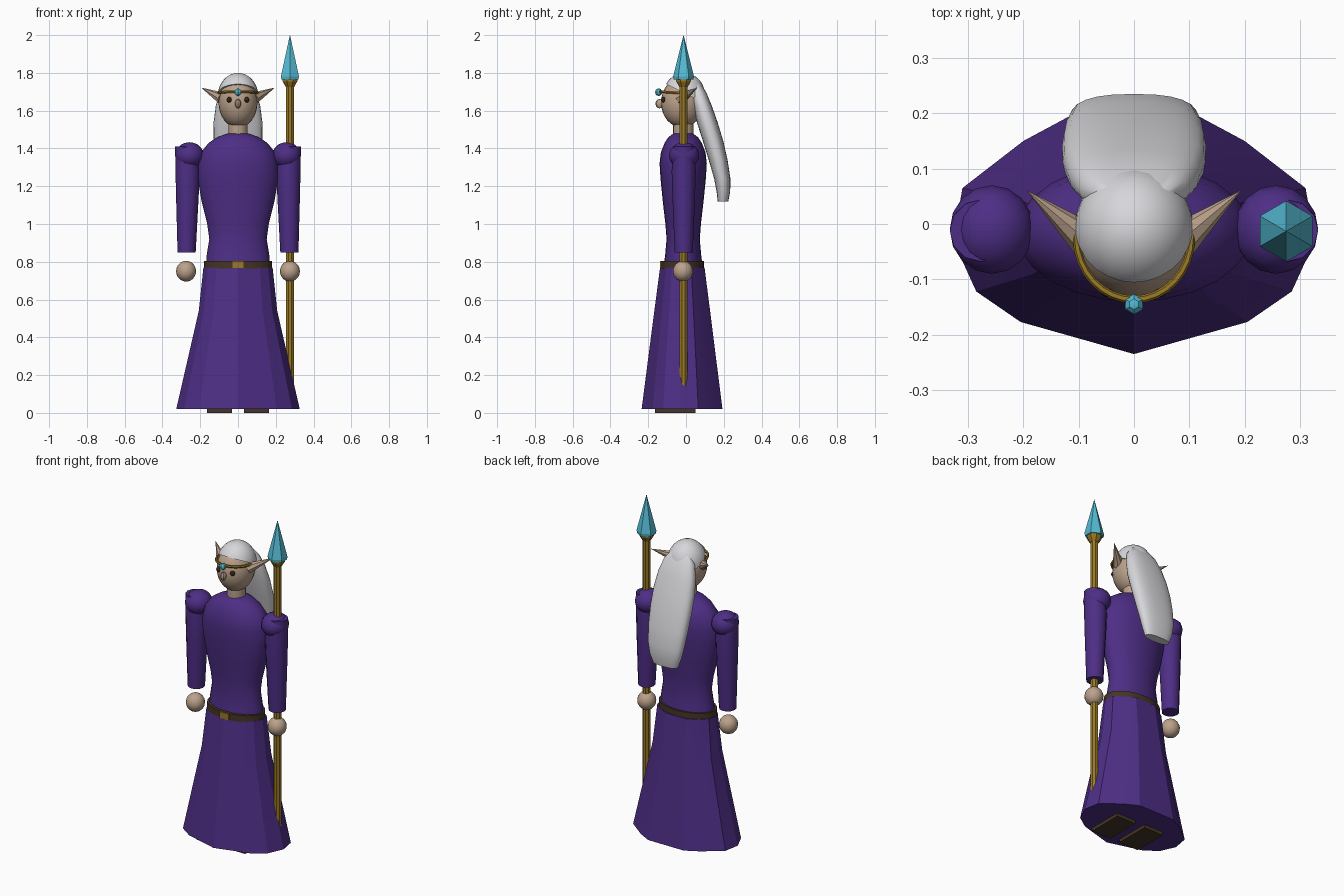
import bpy, bmesh, math
from mathutils import Vector, Matrix

if "Cube" in bpy.data.objects:
    bpy.data.objects.remove(bpy.data.objects["Cube"])


def material(name, r, g, b):
    m = bpy.data.materials.new(name)
    m.diffuse_color = (r, g, b, 1)
    m.use_nodes = True
    m.node_tree.nodes["Principled BSDF"].inputs["Base Color"].default_value = m.diffuse_color
    return m


PURPLE = material("purple cloth", 0.075, 0.027, 0.235)
SKIN = material("skin", 0.50, 0.36, 0.26)
HAIR = material("silver hair", 0.68, 0.68, 0.71)
GOLD = material("gold", 0.32, 0.19, 0.02)
CYAN = material("cyan crystal", 0.09, 0.50, 0.66)
BROWN = material("brown leather", 0.06, 0.035, 0.018)
DARK = material("dark eye", 0.03, 0.018, 0.012)


def finish(bm, name, mat, smooth=None):
    bmesh.ops.recalc_face_normals(bm, faces=bm.faces)
    me = bpy.data.meshes.new(name)
    bm.to_mesh(me)
    bm.free()
    me.materials.append(mat)
    ob = bpy.data.objects.new(name, me)
    bpy.context.collection.objects.link(ob)
    if smooth:
        bpy.ops.object.select_all(action='DESELECT')
        ob.select_set(True)
        bpy.context.view_layer.objects.active = ob
        bpy.ops.object.shade_smooth_by_angle(angle=math.radians(smooth))
    return ob


def skin_rings(name, mat, rings, smooth=None):
    """Bridge equal-length loops of points and cap both ends."""
    bm = bmesh.new()
    loops = [[bm.verts.new(p) for p in ring] for ring in rings]
    n = len(loops[0])
    for a, b in zip(loops, loops[1:]):
        for i in range(n):
            j = (i + 1) % n
            bm.faces.new((a[i], a[j], b[j], b[i]))
    bm.faces.new(loops[0])
    bm.faces.new(loops[-1])
    return finish(bm, name, mat, smooth)


def oval(cx, cy, z, rx, ry, n=24, power=1.0, turn=0.0):
    pts = []
    for i in range(n):
        t = 2 * math.pi * i / n + turn
        c, s = math.cos(t), math.sin(t)
        pts.append((cx + rx * math.copysign(abs(c) ** power, c),
                    cy + ry * math.copysign(abs(s) ** power, s), z))
    return pts


def ball(name, mat, loc, size, seg=20, rows=12, smooth=40):
    bm = bmesh.new()
    bmesh.ops.create_uvsphere(bm, u_segments=seg, v_segments=rows, radius=1)
    bmesh.ops.transform(bm, matrix=Matrix.Translation(loc) @ Matrix.Diagonal((*size, 1)), verts=bm.verts)
    return finish(bm, name, mat, smooth)


def box(name, mat, loc, size):
    bm = bmesh.new()
    bmesh.ops.create_cube(bm, size=1)
    bmesh.ops.transform(bm, matrix=Matrix.Translation(loc) @ Matrix.Diagonal((*size, 1)), verts=bm.verts)
    return finish(bm, name, mat)


# Faceted skirt: irregular hem rising to an oval waist
half = [(0.205, -0.177), (0.285, -0.122), (0.327, -0.03), (0.31, 0.065), (0.20, 0.15), (0.12, 0.193)]
hem = [(0, -0.235)] + half + [(0, 0.193)] + [(-x, y) for x, y in reversed(half)]


def hem_ring(z, fx, fy):
    return [(x * fx, -0.018 + (y + 0.018) * fy, z) for x, y in hem]


skin_rings("skirt", PURPLE, [hem_ring(0.02, 1, 1), hem_ring(0.54, 0.635, 0.69), hem_ring(0.77, 0.56, 0.55)], 15)

# Smooth robe bodice
body = [(0.76, 0.172, 0.105), (0.84, 0.165, 0.095), (0.92, 0.152, 0.088), (1.0, 0.163, 0.094),
        (1.12, 0.193, 0.108), (1.24, 0.213, 0.12), (1.32, 0.212, 0.125), (1.38, 0.195, 0.118),
        (1.43, 0.155, 0.098), (1.46, 0.11, 0.078), (1.48, 0.055, 0.05)]
skin_rings("bodice", PURPLE, [oval(0, -0.015, z, a, b) for z, a, b in body], 50)

# Belt and buckle
skin_rings("belt", BROWN, [oval(0, -0.018, z, 0.179, 0.114) for z in (0.765, 0.805)], 40)
box("buckle", GOLD, (0, -0.132, 0.785), (0.06, 0.009, 0.038))

for side, s in (("left", -1), ("right", 1)):
    # Sleeve, puffed shoulder, hand and shoe
    sleeve = [(1.41, 0.277, 0.056), (1.28, 0.267, 0.064), (1.15, 0.268, 0.060), (1.0, 0.27, 0.054), (0.85, 0.272, 0.048)]
    skin_rings(side + "_sleeve", PURPLE, [oval(s * x, -0.012, z, r, r, 12) for z, x, r in sleeve], 40)
    ball(side + "_shoulder", PURPLE, (s * 0.257, -0.01, 1.363), (0.076, 0.08, 0.07), 16, 10)
    ball(side + "_hand", SKIN, (s * 0.275, -0.016, 0.75), (0.053, 0.053, 0.055), 16, 10)
    box(side + "_shoe", BROWN, (s * 0.098, -0.057, 0.02), (0.13, 0.215, 0.04))
    # Pointed ear and eye
    tip, root = Vector((s * 0.195, 0.062, 1.722)), Vector((s * 0.085, -0.03, 1.665))
    bm = bmesh.new()
    d = tip - root
    bmesh.ops.create_cone(bm, cap_ends=True, segments=8, radius1=0.033, radius2=0, depth=d.length)
    rot = d.to_track_quat('Z', 'Y').to_matrix().to_4x4()
    bmesh.ops.transform(bm, matrix=Matrix.Translation((tip + root) / 2) @ rot, verts=bm.verts)
    finish(bm, side + "_ear", SKIN, 30)
    ball(side + "_eye", DARK, (s * 0.047, -0.119, 1.658), (0.014, 0.014, 0.015), 10, 8)

# Neck, head and nose
skin_rings("neck", SKIN, [oval(0, -0.015, z, 0.051, 0.054, 16) for z in (1.45, 1.56)], 40)
ball("head", SKIN, (0, -0.02, 1.643), (0.103, 0.112, 0.133), 24, 16)
ball("nose", SKIN, (0, -0.14, 1.637), (0.016, 0.022, 0.025), 8, 6, 30)

# Hair cap: ellipsoid cut along a plane that drops towards the back
bm = bmesh.new()
bmesh.ops.create_uvsphere(bm, u_segments=24, v_segments=16, radius=1)
bmesh.ops.transform(bm, matrix=Matrix.Translation((0, -0.01, 1.675)) @ Matrix.Diagonal((0.108, 0.113, 0.125, 1)), verts=bm.verts)
cut = bmesh.ops.bisect_plane(bm, geom=bm.verts[:] + bm.edges[:] + bm.faces[:],
                             plane_co=(0, -0.10, 1.738), plane_no=(0, 0.5, 1), clear_inner=True)
bmesh.ops.holes_fill(bm, edges=[e for e in bm.edges if e.is_boundary])
finish(bm, "hair_cap", HAIR, 40)

# Long hair falling behind the back
fall = [(1.745, 0.05, 0.06, 0.025), (1.70, 0.063, 0.095, 0.043), (1.63, 0.085, 0.117, 0.05),
        (1.54, 0.112, 0.129, 0.055), (1.44, 0.143, 0.13, 0.054), (1.34, 0.17, 0.125, 0.05),
        (1.24, 0.192, 0.115, 0.043), (1.17, 0.198, 0.10, 0.036), (1.12, 0.196, 0.08, 0.028)]
skin_rings("long_hair", HAIR, [oval(0, y, z, a, b, 24, 0.8) for z, y, a, b in fall], 50)

# Circlet with forehead gem
bpy.ops.mesh.primitive_torus_add(major_segments=32, minor_segments=6, major_radius=1, minor_radius=0.065,
                                 location=(0, -0.024, 1.693), rotation=(math.radians(-4), 0, 0))
circlet = bpy.context.object
circlet.name = "circlet"
circlet.scale = (0.104, 0.113, 0.12)
circlet.data.materials.append(GOLD)
bpy.ops.object.shade_smooth_by_angle(angle=math.radians(50))
ball("forehead_gem", CYAN, (0, -0.145, 1.698), (0.019, 0.019, 0.02), 6, 6, 20)

# Staff with flared collar and crystal spearhead
SX, SY = 0.275, -0.013
skin_rings("staff", GOLD, [oval(SX, SY, z, 0.022, 0.022, 8, 1, math.pi / 8) for z in (0.05, 1.74)])
skin_rings("staff_collar", GOLD, [oval(SX, SY, z, r, r, 8, 1, math.pi / 8)
                                  for z, r in ((1.725, 0.024), (1.755, 0.042), (1.77, 0.042))])
skin_rings("spear_crystal", CYAN, [oval(SX, SY, z, r, r, 6, 1, math.pi / 6)
                                   for z, r in ((1.765, 0.052), (1.782, 0.055), (2.0, 0.0006))])
